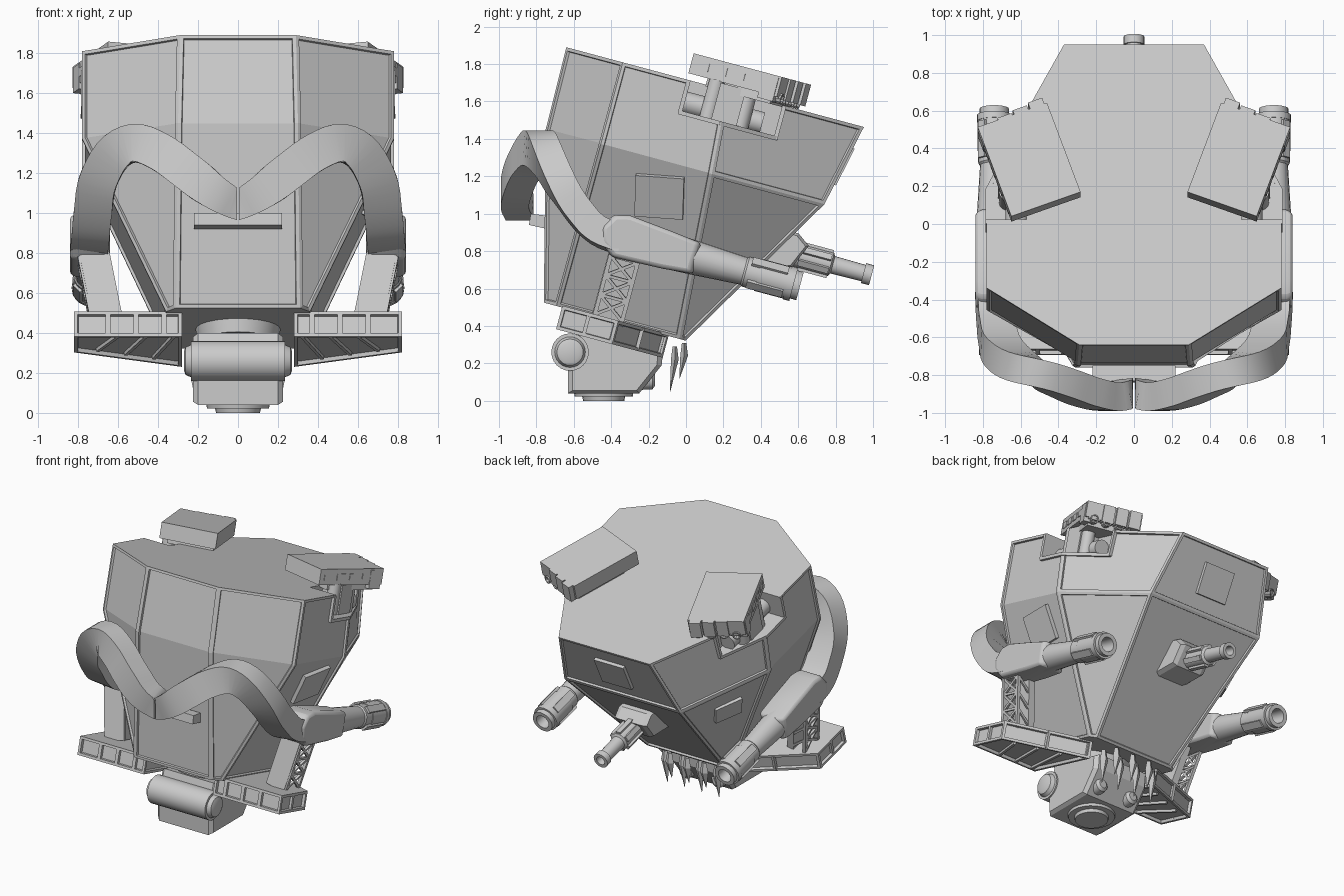
import bpy, bmesh
from math import radians, sin, cos, pi
from mathutils import Matrix, Vector

if "Cube" in bpy.data.objects:
    bpy.data.objects.remove(bpy.data.objects["Cube"])

TILT = Matrix.Rotation(radians(-15), 4, 'X')   # the whole body leans 15 degrees
WORLD = Matrix.Identity(4)


def loft(bm, rings, M=WORLD):
    """Join rings of points with quads and cap both ends."""
    vs = [[bm.verts.new(M @ Vector(p)) for p in r] for r in rings]
    n = len(vs[0])
    sides = [[bm.faces.new((a[i], a[(i + 1) % n], b[(i + 1) % n], b[i])) for i in range(n)]
             for a, b in zip(vs, vs[1:])]
    bm.faces.new(vs[0])
    bm.faces.new(vs[-1])
    return sides


def prism(bm, profile, stations, M=WORLD):
    """(y, z) profile repeated along x at (x, scale) stations, scaled about its middle."""
    cy = sum(p[0] for p in profile) / len(profile)
    cz = sum(p[1] for p in profile) / len(profile)
    return loft(bm, [[(x, cy + (y - cy) * s, cz + (z - cz) * s) for y, z in profile]
                     for x, s in stations], M)


def box(bm, c, s, M=WORLD):
    bmesh.ops.create_cube(bm, size=1, matrix=M @ Matrix.Translation(c) @ Matrix.Diagonal((*s, 1)))


def lathe(bm, c, prof, axis='Y', seg=20, M=WORLD):
    """Turn (distance, radius) profile round an axis through c."""
    R = {'Y': Matrix.Rotation(-pi / 2, 4, 'X'), 'X': Matrix.Rotation(pi / 2, 4, 'Y'), 'Z': WORLD}[axis]
    loft(bm, [[(r * cos(2 * pi * i / seg), r * sin(2 * pi * i / seg), d) for i in range(seg)]
              for d, r in prof], M @ Matrix.Translation(c) @ R)


def bar(bm, a, b, t, M=WORLD):
    a, b = Vector(a), Vector(b)
    q = (b - a).to_track_quat('Z', 'Y').to_matrix().to_4x4()
    box(bm, (0, 0, 0), (t, t, (b - a).length + t * .5), M @ Matrix.Translation((a + b) / 2) @ q)


def finish(name, bm, frame=TILT, mirror=False, bevel=0, smooth=False):
    bmesh.ops.recalc_face_normals(bm, faces=bm.faces)
    me = bpy.data.meshes.new(name)
    bm.to_mesh(me)
    bm.free()
    ob = bpy.data.objects.new(name, me)
    bpy.context.collection.objects.link(ob)
    ob.matrix_world = frame
    if bevel:
        m = ob.modifiers.new('bevel', 'BEVEL')
        m.width, m.segments = bevel, 2
    if mirror:
        ob.modifiers.new('mirror', 'MIRROR')
    if smooth:
        bpy.ops.object.select_all(action='DESELECT')
        ob.select_set(True)
        bpy.context.view_layer.objects.active = ob
        bpy.ops.object.shade_smooth_by_angle(angle=radians(35))
    return ob


# Hull: three eight-sided rings, with framed sunken panels
def ring(half, z):
    return [(x, y, z) for x, y in half] + [(-x, y, z) for x, y in reversed(half)]


bm = bmesh.new()
low, up = loft(bm, [ring([(.31, -.87), (.36, -.8), (.36, -.12), (.32, -.085)], .31),
                    ring([(.30, -1.10), (.78, -.795), (.78, -.18), (.47, .443)], 1.207),
                    ring([(.29, -1.107), (.78, -.795), (.78, -.214), (.37, .54)], 1.66)])
panels = [[low[i], up[i]] for i in (0, 1, 5, 6, 7)] + [[f] for i in (2, 3, 4) for f in (low[i], up[i])]
panels = [p for p in panels if p[0] not in (low[7], low[5])] + [[low[5], up[5]], [low[7], up[7]]]
bmesh.ops.recalc_face_normals(bm, faces=bm.faces)
for p in panels:
    bmesh.ops.inset_region(bm, faces=p, thickness=.018, use_even_offset=True, use_boundary=True)
    bmesh.ops.inset_region(bm, faces=p, thickness=.003, depth=-.014, use_even_offset=True, use_boundary=True)
hull = finish('hull', bm)

# Shoulder notches cut from the hull
bm = bmesh.new()
for s in (-1, 1):
    box(bm, (s * .79, -.165, 1.62), (.44, .51, .26))
cut = finish('notch_cutter', bm)
cut.hide_render = True
cut.hide_viewport = True
m = hull.modifiers.new('notch', 'BOOLEAN')
m.object, m.operation, m.solver = cut, 'DIFFERENCE', 'EXACT'

bm = bmesh.new()
trim = [(.775, -.43, 1.65), (.775, -.43, 1.48), (.775, -.21, 1.48), (.615, .1, 1.48), (.605, .1, 1.65)]
for a, b in zip(trim, trim[1:]):
    bar(bm, a, b, .022)
finish('notch_trim', bm, mirror=True)

# Hatch plates and front ledge
bm = bmesh.new()
lean = Matrix.Translation((.685, -.42, 1.02)) @ Matrix.Rotation(radians(25), 4, 'Y') @ Matrix.Rotation(radians(12), 4, 'X')
box(bm, (0, 0, 0), (.04, .26, .24), lean)
finish('side_hatch', bm)
bm = bmesh.new()
box(bm, (0, 0, 0), (.24, .03, .22), Matrix.Translation((0, .485, 1.43)) @ Matrix.Rotation(radians(-12), 4, 'X'))
finish('rear_hatch', bm)
bm = bmesh.new()
z = Vector((-.84, .45, -.32)).normalized().to_track_quat('Z', 'Y').to_matrix().to_4x4()
box(bm, (0, 0, 0), (.2, .15, .04), Matrix.Translation((-.55, .05, .98)) @ z)
finish('left_rear_hatch', bm)
bm = bmesh.new()
prism(bm, [(-.75, .92), (-.84, .94), (-.83, 1.0), (-.75, .99)], [(-.22, 1), (.22, 1)])
finish('front_ledge', bm, WORLD)

# Shoulder racks, each on posts in its notch
bm = bmesh.new()
R = Matrix.Translation((.555, -.13, 1.75)) @ Matrix.Rotation(radians(-20), 4, 'Z')
box(bm, (0, 0, 0), (.39, .52, .11), R)
for i in range(4):
    box(bm, (-.14 + i * .09, .265 - .012 * i, -.005), (.08, .06, .12), R)
    lathe(bm, (-.14 + i * .09, .1, -.06), [(0, .03), (.17, .03), (.17, .022), (.14, .022)], 'Y', 10, R)
    box(bm, (.193, -.19 + i * .105, 0), (.012, .07, .045), R)
box(bm, (.165, .2, -.02), (.07, .09, .13), R)
box(bm, (.0, .03, -.075), (.32, .38, .05), R)
finish('shoulder_rack', bm, mirror=True)
bm = bmesh.new()
box(bm, (.64, -.19, 1.58), (.16, .14, .22))
for y in (-.28, -.1):
    lathe(bm, (.67, y, 1.47), [(0, .045), (.23, .045)], 'Z', 14)
lathe(bm, (.62, -.42, 1.54), [(0, .06), (.43, .06)], 'Y', 14)
finish('rack_post', bm, mirror=True, smooth=True)

# Curved tusk bands meeting in a V at the front and sweeping back to the arms
P = [Vector(p) for p in [(0, -.89, 1.035), (.12, -.915, 1.105), (.25, -.89, 1.205), (.38, -.84, 1.30),
     (.51, -.79, 1.35), (.62, -.745, 1.30), (.70, -.67, 1.16), (.725, -.57, 1.01), (.735, -.47, .91), (.74, -.34, .86)]]
path = []
for i in range(len(P) - 1):
    b, c = P[i], P[i + 1]
    a, d = P[i - 1] if i else 2 * b - c, P[min(i + 2, len(P) - 1)]
    for k in range(4):
        t = k / 4
        path.append(.5 * (2 * b + (c - a) * t + (2 * a - 5 * b + 4 * c - d) * t * t + (3 * b - a - 3 * c + d) * t ** 3))
path.append(P[-1])
rings = []
for i, p in enumerate(path):
    t = (path[min(i + 1, len(path) - 1)] - path[max(i - 1, 0)]).normalized()
    n = Vector((-t.z, 0, max(t.x, .001))).normalized() if i else Vector((0, 0, 1))
    w = t.cross(n).normalized() * .075 if i else Vector((0, -.075, 0))
    h = n * min(.07 + i * .004, .095)
    q = [p + h + w, p + h - w, p - h - w, p - h + w]
    for v in q:
        v.x = max(v.x, .006)
    rings.append(q)
bm = bmesh.new()
loft(bm, rings)
finish('tusk_band', bm, WORLD, mirror=True, smooth=True)

# Arms: rounded shoulder block tapering to a gun barrel
bm = bmesh.new()
prism(bm, [(-.66, .70), (-.68, .78), (-.63, .86), (-.55, .88), (-.3, .855), (-.14, .835),
           (-.14, .665), (-.3, .65), (-.58, .64)], [(.64, .93), (.67, 1), (.81, 1), (.84, .93)])
finish('arm', bm, mirror=True, bevel=.015, smooth=True)
bm = bmesh.new()
lathe(bm, (.74, 0, .75), [(-.3, .098), (-.12, .09), (.12, .075), (.13, .083), (.2, .083), (.2, .088),
      (.36, .088), (.36, .092), (.395, .092), (.395, .078), (.43, .078), (.43, .05), (.3, .045)])
for k in range(4):
    box(bm, (0, .25, .086), (.05, .2, .02), Matrix.Translation((.74, 0, .75)) @ Matrix.Rotation(pi / 4 + k * pi / 2, 4, 'Y'))
finish('arm_gun', bm, mirror=True, smooth=True)

# Truss legs leaning in under the arms
L = Matrix.Translation((.715, 0, .65)) @ Matrix.Rotation(radians(11), 4, 'Y') @ Matrix.Translation((-.715, 0, -.65))
bm = bmesh.new()
box(bm, (.715, -.595, .49), (.15, .02, .36), L)
box(bm, (.68, -.51, .49), (.05, .16, .36), L)
for y in (-.59, -.44):
    bar(bm, (.79, y, .31), (.79, y, .66), .022, L)
for k in range(3):
    z0, z1 = .33 + k * .11, .44 + k * .11
    bar(bm, (.79, -.59, z0), (.79, -.44, z1), .016, L)
    bar(bm, (.79, -.44, z0), (.79, -.59, z1), .016, L)
    bar(bm, (.79, -.59, z1), (.79, -.44, z1), .016, L)
    bar(bm, (.69, -.44, z0), (.79, -.44, z1), .016, L)
finish('truss_leg', bm, mirror=True)

# Foot pads with a slanted rear edge, sunken sides and ribs
bm = bmesh.new()
plan = [(.28, -.77), (.82, -.77), (.82, -.46), (.28, -.18)]
side, = loft(bm, [[(x, y, .19) for x, y in plan], [(x, y, .32) for x, y in plan]])
bmesh.ops.recalc_face_normals(bm, faces=bm.faces)
under = [f for f in bm.faces if f.normal.z < -.9]
bmesh.ops.inset_individual(bm, faces=side + under, thickness=.018, use_even_offset=True)
bmesh.ops.inset_individual(bm, faces=side + under, thickness=.003, depth=-.02, use_even_offset=True)
for x in (.37, .51, .65):
    box(bm, (x, -.76, .255), (.025, .02, .11))
    bar(bm, (x - .05, -.75, .20), (x + .05, -.28 - (x - .28) * .52, .20), .018)
box(bm, (.808, -.62, .255), (.02, .02, .11))
bar(bm, (.545, -.325, .2), (.545, -.325, .31), .02)
finish('foot_pad', bm, mirror=True)

# Rear gun on a wedge mount
bm = bmesh.new()
prism(bm, [(.16, .78), (.36, .83), (.42, .97), (.35, 1.02), (.27, 1.02)], [(-.13, .85), (-.10, 1), (.10, 1), (.13, .85)])
finish('rear_gun_mount', bm)
bm = bmesh.new()
lathe(bm, (0, 0, .905), [(.3, .065), (.56, .065), (.57, .048), (.74, .045), (.74, .055), (.785, .055), (.785, .032), (.68, .03)])
for k in range(6):
    box(bm, (0, .47, .065), (.035, .17, .025), Matrix.Translation((0, 0, .905)) @ Matrix.Rotation(k * pi / 3, 4, 'Y'))
finish('rear_gun', bm, smooth=True)

# Head below the hull
bm = bmesh.new()
prism(bm, [(-.63, .04), (-.63, .22), (-.57, .40), (-.12, .29), (-.13, .19), (-.25, .04)],
      [(-.225, .9), (-.2, 1), (.2, 1), (.225, .9)])
finish('head', bm, WORLD)
bm = bmesh.new()
lathe(bm, (0, -.62, .26), [(-.27, .05), (-.262, .07), (-.235, .082), (-.235, .1), (.235, .1), (.235, .082), (.262, .07), (.27, .05)], 'X', 24)
finish('brow_roller', bm, WORLD, smooth=True)
bm = bmesh.new()
lathe(bm, (0, -.44, 0), [(0, .11), (.022, .115), (.022, .155), (.05, .16)], 'Z', 24)
finish('chin_disc', bm, WORLD, smooth=True)
bm = bmesh.new()
lathe(bm, (0, -.47, .22), [(0, .2), (.1, .22), (.14, .2)], 'Z', 24, TILT)
finish('neck', bm, Matrix.Translation((0, .02, .02)), smooth=True)
bm = bmesh.new()
lathe(bm, (.13, -.28, .11), [(0, .055), (.1, .05), (.115, .03)], 'Y', 14)
finish('cheek_vent', bm, WORLD, mirror=True, smooth=True)

# Row of fangs behind the head
bm = bmesh.new()
for i in range(7):
    x = -.21 + i * .07
    y, top, tip = (-.01, .31, .12) if i % 2 else (-.06, .29, .05)
    loft(bm, [[(x + a * r, y + dy + b * r, z) for a, b in ((1, 0), (0, .6), (-1, 0), (0, -.6))]
              for z, r, dy in ((top, .02, 0), (top - .07, .034, 0), (tip, .002, -.025))])
finish('fangs', bm, WORLD)
